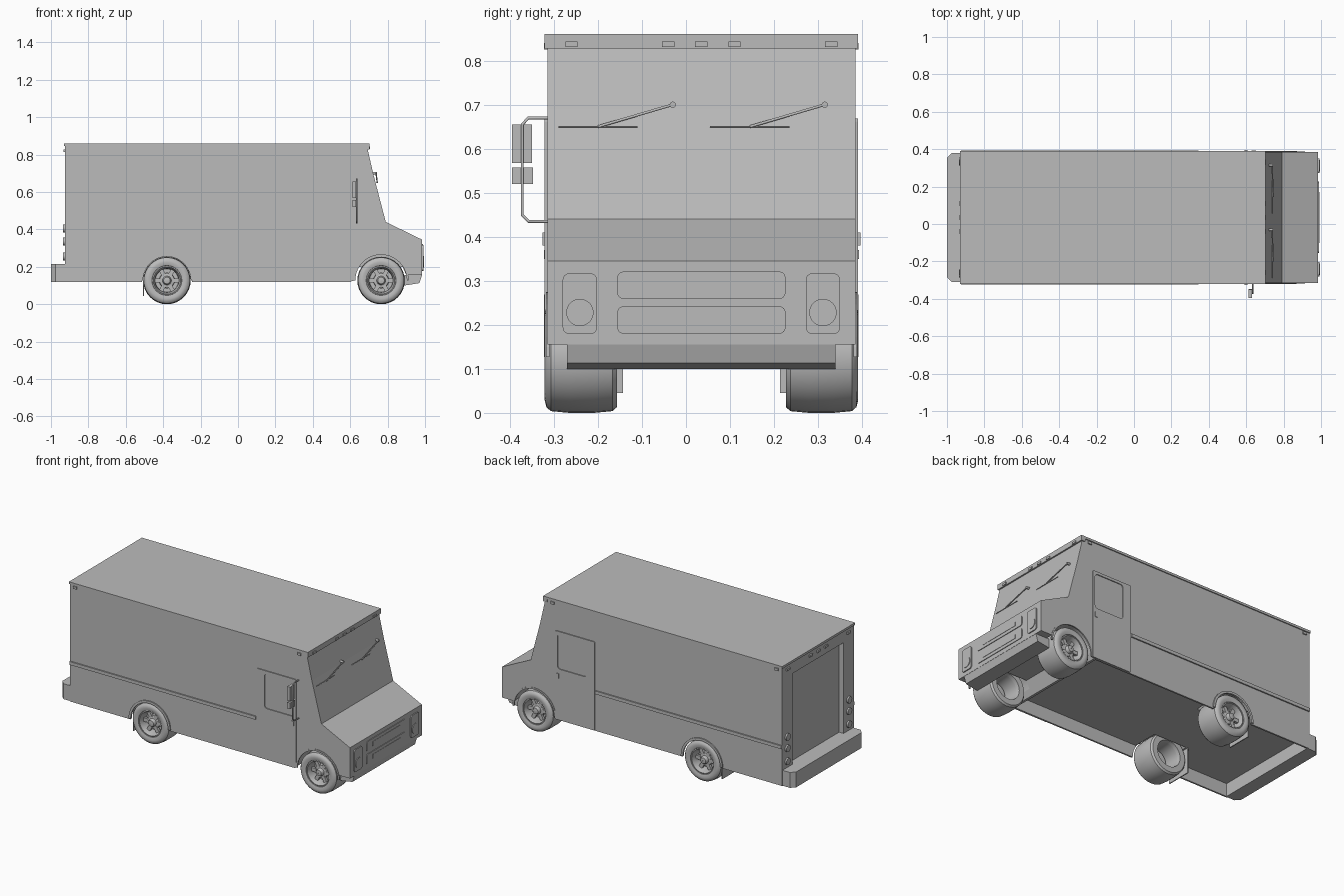
import bpy, bmesh, math
from mathutils import Matrix, Vector

old = bpy.data.objects.get("Cube")
if old:
    bpy.data.objects.remove(old, do_unlink=True)

YC, HALF = 0.035, 0.35          # body centre line and half width
FRONT, REAR, AXLE_Z = 0.765, -0.38, 0.127

grey = bpy.data.materials.new("plain_grey")
grey.use_nodes = True
grey.diffuse_color = (0.5, 0.5, 0.5, 1)
grey.node_tree.nodes["Principled BSDF"].inputs["Base Color"].default_value = (0.5, 0.5, 0.5, 1)


def finish(name, bm, smooth=False):
    bmesh.ops.recalc_face_normals(bm, faces=bm.faces)
    mesh = bpy.data.meshes.new(name)
    bm.to_mesh(mesh)
    bm.free()
    mesh.materials.append(grey)
    ob = bpy.data.objects.new(name, mesh)
    bpy.context.collection.objects.link(ob)
    if smooth:
        bpy.ops.object.select_all(action='DESELECT')
        ob.select_set(True)
        bpy.context.view_layer.objects.active = ob
        bpy.ops.object.shade_smooth_by_angle(angle=math.radians(35))
    return ob


def box(name, x, y, z):
    bm = bmesh.new()
    bmesh.ops.create_cube(bm, size=1)
    for v in bm.verts:
        for i, (a, b) in enumerate((x, y, z)):
            v.co[i] = a + (v.co[i] + 0.5) * (b - a)
    return finish(name, bm)


def prism(name, pts, start, step):
    """Extrude a closed outline of 3D points along a vector."""
    bm = bmesh.new()
    face = bm.faces.new([bm.verts.new(Vector(p) + Vector(start)) for p in pts])
    new = bmesh.ops.extrude_face_region(bm, geom=[face])["geom"]
    bmesh.ops.translate(bm, vec=step, verts=[g for g in new if isinstance(g, bmesh.types.BMVert)])
    return finish(name, bm)


def cylinder(name, centre, radius, depth, axis='Y', seg=32):
    rot = Matrix.Rotation(math.pi / 2, 4, 'X' if axis == 'Y' else 'Y')
    bm = bmesh.new()
    bmesh.ops.create_cone(bm, cap_ends=True, segments=seg, radius1=radius, radius2=radius,
                          depth=depth, matrix=Matrix.Translation(centre) @ rot)
    return finish(name, bm, True)


def rounded(w, h, r):
    """Outline of a rounded rectangle as (across, up) pairs."""
    pts = []
    for k, (sx, sy) in enumerate(((1, 1), (-1, 1), (-1, -1), (1, -1))):
        for j in range(5):
            a = (k + j / 4) * math.pi / 2
            pts.append((sx * (w / 2 - r) + r * math.cos(a), sy * (h / 2 - r) + r * math.sin(a)))
    return pts


def front_plate(name, y, z, w, h, r, x=0.983, thick=0.006):
    return prism(name, [(0, a, b) for a, b in rounded(w, h, r)], (x, y, z), (thick, 0, 0))


def side_plate(name, x, z, w, h, r, y, thick):
    return prism(name, [(a, 0, b) for a, b in rounded(w, h, r)], (x, y, z), (0, thick, 0))


def cut(ob, cutter):
    mod = ob.modifiers.new("cut", 'BOOLEAN')
    mod.operation, mod.solver, mod.object = 'DIFFERENCE', 'EXACT', cutter
    bpy.ops.object.select_all(action='DESELECT')
    ob.select_set(True)
    bpy.context.view_layer.objects.active = ob
    bpy.ops.object.modifier_apply(modifier=mod.name)
    bpy.data.objects.remove(cutter, do_unlink=True)


def lathe(name, profile, centre, side, seg=32):
    """Spin (radius, outward) pairs about the wheel axle."""
    bm = bmesh.new()
    verts = [bm.verts.new((r, side * y, 0)) for r, y in profile]
    edges = [bm.edges.new(p) for p in zip(verts, verts[1:])]
    bmesh.ops.spin(bm, geom=verts + edges, axis=(0, 1, 0), cent=(0, 0, 0),
                   angle=math.tau, steps=seg, use_duplicate=False)
    bmesh.ops.remove_doubles(bm, verts=bm.verts, dist=0.0002)
    bmesh.ops.translate(bm, vec=centre, verts=bm.verts)
    return finish(name, bm, True)


def tube(name, pts, radius):
    curve = bpy.data.curves.new(name, 'CURVE')
    curve.dimensions = '3D'
    curve.bevel_depth, curve.bevel_resolution, curve.use_fill_caps = radius, 1, True
    line = curve.splines.new('POLY')
    line.points.add(len(pts) - 1)
    for p, co in zip(line.points, pts):
        p.co = (*co, 1)
    curve.materials.append(grey)
    ob = bpy.data.objects.new(name, curve)
    bpy.context.collection.objects.link(ob)


# Body shell with hollow underside, wheel wells and recessed rear door
outline = [(-0.925, 0.12), (-0.925, 0.85), (0.688, 0.85), (0.725, 0.69), (0.79, 0.44),
           (0.985, 0.345), (0.985, 0.155), (0.90, 0.155), (0.88, 0.2), (0.645, 0.2), (0.605, 0.12)]
body = prism("body", [(x, 0, z) for x, z in outline], (0, YC - HALF, 0), (0, 2 * HALF, 0))
cut(body, box("cutter", (-0.915, 0.59), (YC - 0.34, YC + 0.34), (0.05, 0.2)))
cut(body, box("cutter", (-1, -0.895), (YC - 0.25, YC + 0.25), (0.215, 0.775)))
for s in (-1, 1):
    for x, r in ((FRONT, 0.145), (REAR, 0.134)):
        cut(body, cylinder("cutter", (x, YC + s * 0.29, AXLE_Z), r, 0.22))

# Roof cap and front visor lip
box("roof_cap", (-0.93, 0.69), (YC - 0.356, YC + 0.356), (0.846, 0.86))
box("roof_front_lip", (0.675, 0.702), (YC - 0.356, YC + 0.356), (0.828, 0.86))
for k, y in enumerate((-0.295, -0.075, 0, 0.075, 0.295)):
    box(f"front_marker_{k}", (0.69, 0.707), (YC + y - 0.014, YC + y + 0.014), (0.831, 0.844))
    box(f"rear_marker_{k}", (-0.934, -0.92), (YC + y - 0.014, YC + y + 0.014), (0.815, 0.828))

# Nose: headlights, grille and bumper
for z in (0.29, 0.211):
    front_plate("grille_panel", YC, z, 0.382, 0.062, 0.014)
    front_plate("grille_slot", YC, z, 0.272, 0.026, 0.001, 0.987, 0.004)
for s in (-1, 1):
    front_plate("headlight_bezel", YC + s * 0.276, 0.248, 0.078, 0.138, 0.015, thick=0.008)
    cylinder("headlight", (0.99, YC + s * 0.276, 0.228), 0.031, 0.01, 'X')
bumper = [(0.984, 0.156), (0.97, 0.113), (0.89, 0.1), (0.89, 0.156)]
prism("front_bumper", [(x, 0, z) for x, z in bumper], (0, YC - 0.305, 0), (0, 0.61, 0))

# Rear bumper with chamfered corners
b = 0.345
rear = [(-0.924, -b), (-0.975, -b), (-1, 0.025 - b), (-1, b - 0.025), (-0.975, b), (-0.924, b)]
prism("rear_bumper", [(x, y, 0) for x, y in rear], (0, YC, 0.12), (0, 0, 0.095))

# Windscreen wipers, following the sloped glass
def on_glass(y, z, lift):
    return (0.79 - (z - 0.44) * 0.26 + lift, y, z)


for y in (-0.03, 0.315):
    tube("wiper_arm", [on_glass(y, 0.70, 0.016), on_glass(y - 0.17, 0.65, 0.009)], 0.0035)
    tube("wiper_blade", [on_glass(y - 0.26, 0.65, 0.004), on_glass(y - 0.08, 0.65, 0.004)], 0.002)
    cylinder("wiper_pivot", on_glass(y, 0.70, 0.008), 0.007, 0.024, 'X', 12)


def arch(name, x, r0, r1, y, thick):
    angles = [math.pi * k / 20 for k in range(21)]
    ring = [(r1 * math.cos(a), 0, r1 * math.sin(a)) for a in angles]
    ring += [(r0 * math.cos(a), 0, r0 * math.sin(a)) for a in reversed(angles)]
    prism(name, ring, (x, y, AXLE_Z), (0, thick, 0))


# Wheel parts
tyre = [(0.076, 0.045), (0.08, 0.078), (0.098, 0.084), (0.114, 0.08), (0.123, 0.07), (0.127, 0.028),
        (0.127, -0.028), (0.123, -0.07), (0.114, -0.08), (0.08, -0.08), (0.076, -0.05)]
rim = [(0.076, -0.06), (0.072, 0.045), (0.079, 0.074), (0.073, 0.076), (0.064, 0.05),
       (0.062, 0.02), (0.001, 0.02)]
hub = [(0.001, 0.072), (0.018, 0.07), (0.022, 0.062), (0.024, 0.05), (0.04, 0.046), (0.042, 0.02)]


def wheel(name, x, s):
    c = Vector((x, YC + s * 0.272, AXLE_Z))
    lathe(name + "_tyre", tyre, c, s)
    lathe(name + "_rim", rim, c, s)
    lathe(name + "_hub", hub, c, s, 16)
    for k in range(6):
        spoke = box(name + "_spoke", (0.03, 0.07), (-0.008, 0.008), (-0.011, 0.011))
        turn = Matrix.Rotation(k * math.pi / 3, 4, 'Y')
        spoke.data.transform(Matrix.Translation(c + Vector((0, s * 0.042, 0))) @ turn)


# Parts repeated on both sides
for s, side in ((-1, "right"), (1, "left")):
    def out(a, b):
        return sorted((YC + s * a, YC + s * b))

    wheel(side + "_front_wheel", FRONT, s)
    wheel(side + "_rear_wheel", REAR, s)
    arch(side + "_rear_arch_lip", REAR, 0.128, 0.142, YC + s * 0.345, s * 0.012)
    arch(side + "_front_arch_lip", FRONT, 0.138, 0.148, YC + s * 0.345, s * 0.008)
    box(side + "_mud_flap", (-0.508, -0.502), out(0.178, 0.335), (0.045, 0.2))
    box(side + "_belt_rail", (-0.925, 0.345), out(0.345, 0.358), (0.35, 0.37))
    # Door with framed window and handle
    door = side_plate(side + "_door", 0.485, 0.396, 0.27, 0.546, 0.008, YC + s * 0.345, s * 0.011)
    cut(door, side_plate("cutter", 0.505, 0.545, 0.2, 0.215, 0.02, YC + s * 0.3505, s * 0.02))
    box(side + "_door_handle", (0.592, 0.606), out(0.35, 0.361), (0.38, 0.41))
    for x in (-0.89, 0.64):
        box(side + "_side_marker", (x - 0.012, x + 0.012), out(0.345, 0.357), (0.825, 0.84))
    for z in (0.255, 0.335, 0.405):
        cylinder(side + "_tail_light", (-0.928, YC + s * 0.3, z), 0.021, 0.014, 'X', 20)

# Door mirror on the right side only
tube("mirror_bracket", [(0.635, y, z) for y, z in
     ((-0.31, 0.67), (-0.358, 0.67), (-0.372, 0.655), (-0.372, 0.45), (-0.358, 0.435), (-0.31, 0.435))], 0.004)
box("upper_mirror", (0.612, 0.632), (-0.395, -0.35), (0.567, 0.655))
box("lower_mirror", (0.612, 0.632), (-0.395, -0.348), (0.52, 0.557))
